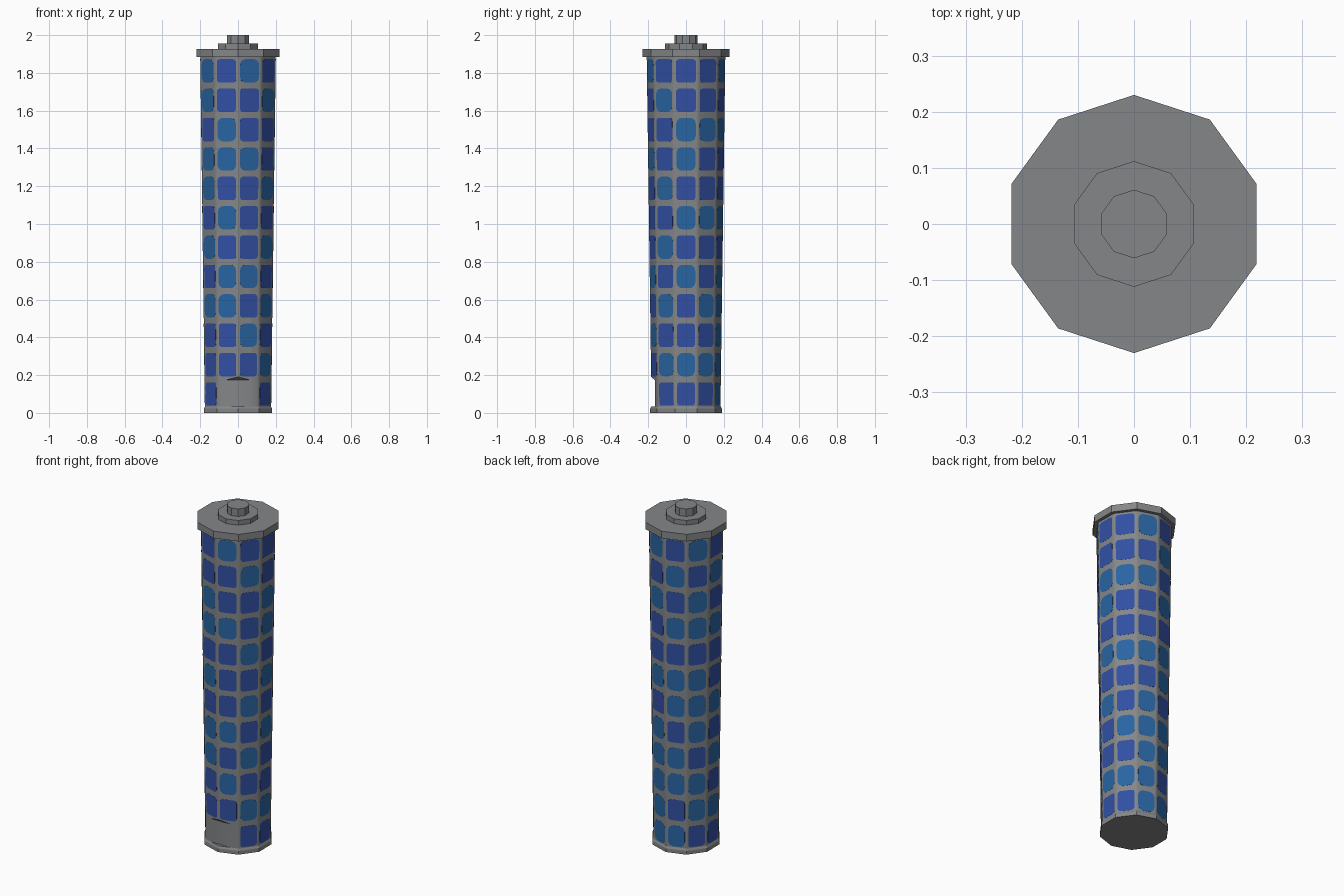
import bpy, bmesh, math
from mathutils import Vector

if "Cube" in bpy.data.objects:
    bpy.data.objects.remove(bpy.data.objects["Cube"])

SIDES = 10
STEP = 2 * math.pi / SIDES
Z0, Z1, R0, R1 = 0.02, 1.90, 0.184, 0.210   # tapered body


def material(name, rgb):
    m = bpy.data.materials.new(name)
    m.diffuse_color = (*rgb, 1)
    m.use_nodes = True
    m.node_tree.nodes["Principled BSDF"].inputs["Base Color"].default_value = m.diffuse_color
    return m


GREY = material("metal grey", (0.232, 0.240, 0.247))
VIOLET = material("deep blue", (0.032, 0.080, 0.37))
TEAL = material("sea blue", (0.022, 0.130, 0.365))


def finish(name, bm, mats):
    bmesh.ops.recalc_face_normals(bm, faces=bm.faces)
    me = bpy.data.meshes.new(name)
    bm.to_mesh(me)
    bm.free()
    for m in mats:
        me.materials.append(m)
    ob = bpy.data.objects.new(name, me)
    bpy.context.collection.objects.link(ob)
    return ob


def lathe(name, profile, soften=0):
    """Closed ten-sided solid from (radius, z) pairs, corners on +-y."""
    bm = bmesh.new()
    rings = []
    for r, z in profile:
        rings.append([bm.verts.new((r * math.cos((k + 0.5) * STEP),
                                    r * math.sin((k + 0.5) * STEP), z))
                      for k in range(SIDES)])
    for a, b in zip(rings, rings[1:]):
        for k in range(SIDES):
            j = (k + 1) % SIDES
            bm.faces.new((a[k], a[j], b[j], b[k]))
    bm.faces.new(rings[0])
    bm.faces.new(rings[-1])
    if soften:
        upright = [e for e in bm.edges
                   if abs(e.verts[0].co.z - e.verts[1].co.z) > 0.1]
        bmesh.ops.bevel(bm, geom=upright, offset=soften, segments=3,
                        profile=0.5, affect='EDGES')
    return finish(name, bm, [GREY])


# Base, body with softened corners, cap and knob
lathe("base_plate", [(0.19, 0), (0.19, 0.022), (0.184, 0.034)])
body = lathe("body", [(R0, Z0), (R1, Z1)], soften=0.009)
lathe("cap", [(0.23, 1.885), (0.23, 1.927)])
lathe("cap_step", [(0.112, 1.925), (0.112, 1.955)])
lathe("knob", [(0.061, 1.953), (0.061, 2.0)])

# Flat notch with a sloping ceiling, cut from the front corner
bm = bmesh.new()
prof = [(-0.164, 0.03), (-0.164, 0.173), (-0.25, 0.245), (-0.25, 0.03)]
left = [bm.verts.new((-0.15, y, z)) for y, z in prof]
right = [bm.verts.new((0.15, y, z)) for y, z in prof]
bm.faces.new(left)
bm.faces.new(right)
for i in range(4):
    j = (i + 1) % 4
    bm.faces.new((left[i], left[j], right[j], right[i]))
cutter = finish("notch_cutter", bm, [GREY])
cutter.hide_render = True
mod = body.modifiers.new("notch", 'BOOLEAN')
mod.operation = 'DIFFERENCE'
mod.solver = 'EXACT'
mod.object = cutter
bpy.context.view_layer.objects.active = body
bpy.ops.object.modifier_apply(modifier=mod.name)
bpy.data.objects.remove(cutter)
body.select_set(True)
bpy.ops.object.shade_smooth_by_angle(angle=math.radians(20))

# Blue tiles: one per side and row, top row first in each colour pattern
ROWS, PITCH, FIRST = 12, 0.1555, 0.10
PATTERN = {-4: "TTVTTVTVTVVV", -3: "VVTTVTVTTVV-", -2: "TVVTVVVTVTV-",
           -1: "VTVVTVTVTVTV", 0: "VVTTVTVTVVTV", 1: "VVTVVTVVTVTV",
           2: "TVTVVTVTTTTT", 3: "VTVTVTTVTTVT", 4: "TVTTVTTTVTTV",
           5: "VTVTVVTVTVTV"}


def tile(bm, side, z, rounded, mat):
    """Thin plate with rounded corners lying on one side of the body."""
    a = side * STEP
    out = Vector((math.cos(a), math.sin(a), 0))
    across = Vector((-math.sin(a), math.cos(a), 0))
    half_h = 0.062
    corner = 0.030 if rounded else 0.016
    outline = []
    for cx, cz, start in ((1, 1, 0), (-1, 1, 90), (-1, -1, 180), (1, -1, 270)):
        for s in range(4):
            t = math.radians(start + s * 30)
            v = cz * (half_h - corner) + corner * math.sin(t)
            r = R0 + (R1 - R0) * (z + v - Z0) / (Z1 - Z0)
            half_w = r * math.sin(STEP / 2) * 0.82
            u = cx * (half_w - corner) + corner * math.cos(t)
            outline.append((u, v, r * math.cos(STEP / 2)))
    rings = [[bm.verts.new(across * u + out * (d + lift) + Vector((0, 0, z + v)))
              for u, v, d in outline] for lift in (-0.001, 0.0006)]
    n = len(outline)
    faces = [bm.faces.new(rings[1])]
    for i in range(n):
        j = (i + 1) % n
        faces.append(bm.faces.new((rings[0][i], rings[0][j], rings[1][j], rings[1][i])))
    for f in faces:
        f.material_index = mat


bm = bmesh.new()
for side, codes in PATTERN.items():
    for row, code in enumerate(codes):
        if code != "-":
            z = FIRST + PITCH * (ROWS - 1 - row)
            tile(bm, side, z, code == "T", int(code == "T"))
finish("tiles", bm, [VIOLET, TEAL])
